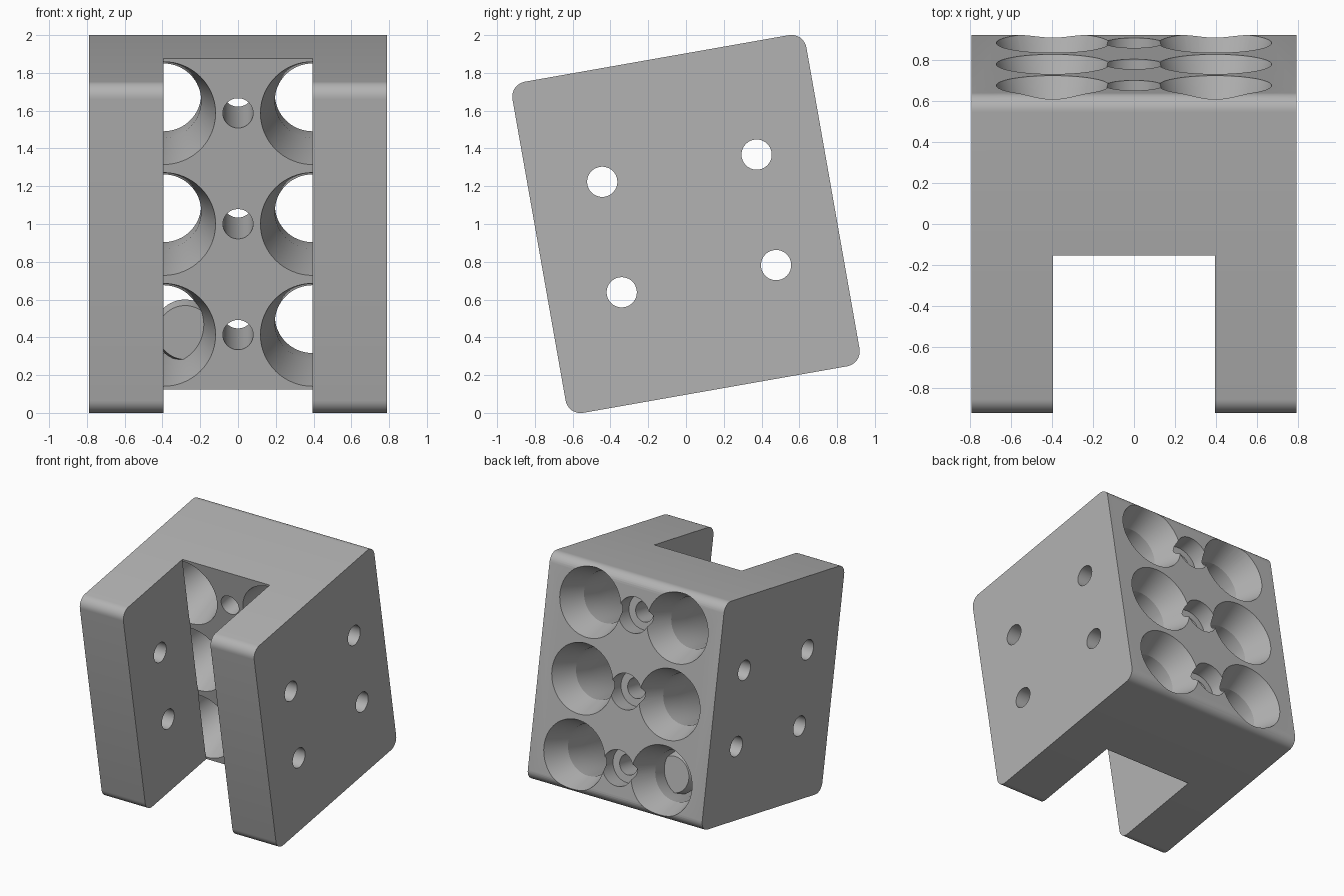
import bpy, bmesh, math
from mathutils import Matrix

cube = bpy.data.objects.get("Cube")
if cube:
    bpy.data.objects.remove(cube, do_unlink=True)

HALF_X, HALF_Y, HALF_Z, ROUND = 0.79, 0.79, 0.89, 0.08
SLOT = 0.395          # half width of the front slot, also the bore spacing
ROW = 0.596           # spacing of bore rows
ALONG_Y = Matrix.Rotation(-math.pi / 2, 4, 'X')
ALONG_X = Matrix.Rotation(math.pi / 2, 4, 'Y')

grey = bpy.data.materials.new("plain_grey")
grey.use_nodes = True
grey.diffuse_color = (0.45, 0.45, 0.45, 1)
grey.node_tree.nodes["Principled BSDF"].inputs["Base Color"].default_value = grey.diffuse_color


def finish(name, bm):
    bmesh.ops.recalc_face_normals(bm, faces=bm.faces)
    mesh = bpy.data.meshes.new(name)
    bm.to_mesh(mesh)
    bm.free()
    mesh.materials.append(grey)
    obj = bpy.data.objects.new(name, mesh)
    bpy.context.collection.objects.link(obj)
    return obj


def lathe(name, profile, axis, place, sides=64):
    """Closed turned solid from (distance along axis, radius) pairs."""
    bm = bmesh.new()
    rings = []
    for d, r in profile:
        rings.append([bm.verts.new((r * math.cos(2 * math.pi * i / sides),
                                    r * math.sin(2 * math.pi * i / sides), d))
                      for i in range(sides)])
    for a, b in zip(rings, rings[1:]):
        for i in range(sides):
            j = (i + 1) % sides
            bm.faces.new((a[i], a[j], b[j], b[i]))
    bm.faces.new(rings[0])
    bm.faces.new(rings[-1])
    bm.transform(Matrix.Translation(place) @ axis)
    return finish(name, bm)


def cut(target, cutter):
    cutter.hide_render = True
    mod = target.modifiers.new("cut", 'BOOLEAN')
    mod.operation = 'DIFFERENCE'
    mod.solver = 'EXACT'
    mod.object = cutter
    bpy.context.view_layer.objects.active = target
    bpy.ops.object.modifier_apply(modifier=mod.name)
    bpy.data.objects.remove(cutter, do_unlink=True)


# Block: rounded side profile pushed across the width
bm = bmesh.new()
outline = []
for k, (sy, sz) in enumerate([(1, 1), (-1, 1), (-1, -1), (1, -1)]):
    for s in range(9):
        a = math.pi / 2 * (k + s / 8)
        outline.append(bm.verts.new((-HALF_X,
                                     sy * (HALF_Y - ROUND) + ROUND * math.cos(a),
                                     sz * (HALF_Z - ROUND) + ROUND * math.sin(a))))
side = bm.faces.new(outline)
new = bmesh.ops.extrude_face_region(bm, geom=[side])["geom"]
bmesh.ops.translate(bm, vec=(2 * HALF_X, 0, 0),
                    verts=[g for g in new if isinstance(g, bmesh.types.BMVert)])
block = finish("slotted_block", bm)

# Front slot
bm = bmesh.new()
bmesh.ops.create_cube(bm, size=1)
bm.transform(Matrix.Translation((0, -1, 0)) @ Matrix.Diagonal((2 * SLOT, 2, 3, 1)))
cut(block, finish("slot_cutter", bm))

# Waisted large bores and stepped bolt holes, three rows
for row in (-1, 0, 1):
    z = row * ROW
    for sx in (-1, 1):
        cut(block, lathe("bore_cutter",
                         [(-0.003, 0.277), (0.38, 0.2), (0.58, 0.2), (0.79, 0.275), (0.85, 0.296)],
                         ALONG_Y, (sx * SLOT, 0, z)))
    cut(block, lathe("bolt_hole_cutter",
                     [(-0.1, 0.08), (0.65, 0.08), (0.65, 0.14), (0.9, 0.14)],
                     ALONG_Y, (0, 0, z)))

# Cross holes through the sides
for y in (-0.398, 0.432):
    for z in (-0.297, 0.297):
        cut(block, lathe("cross_hole_cutter", [(-1, 0.08), (1, 0.08)], ALONG_X, (0, y, z), 48))

# Plug lodged in one lower bore
plug = lathe("bore_plug", [(0.31, 0.145), (0.38, 0.165), (0.46, 0.14)],
             ALONG_Y, (-0.28, 0, -0.638))

# Tilt everything and smooth the round walls
for obj in (block, plug):
    obj.data.transform(Matrix.Translation((0, 0, 1)) @ Matrix.Rotation(math.radians(10), 4, 'X'))
    bpy.ops.object.select_all(action='DESELECT')
    obj.select_set(True)
    bpy.context.view_layer.objects.active = obj
    bpy.ops.object.shade_smooth_by_angle(angle=math.radians(15))
